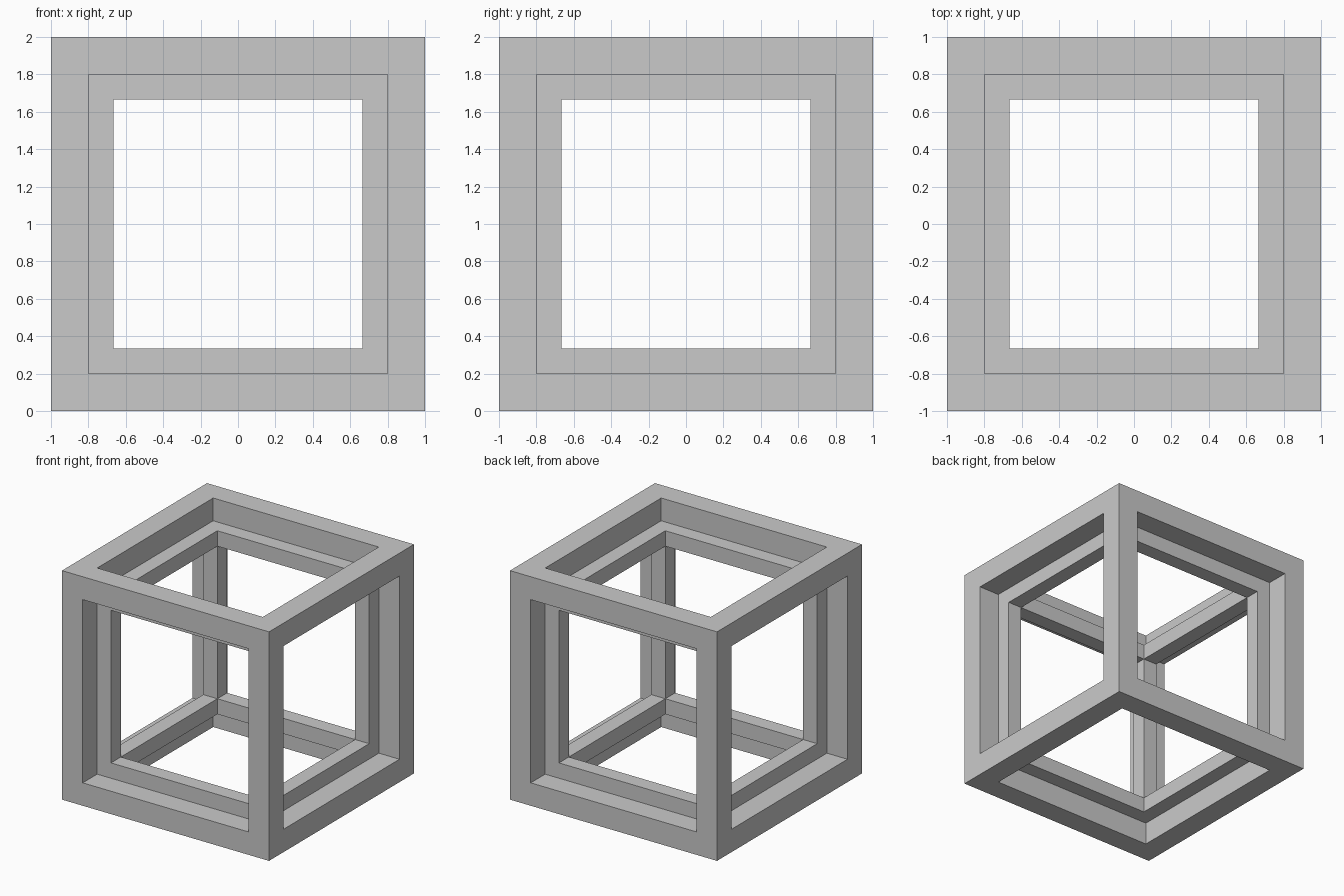
import bpy
import bmesh

# Remove the default cube
default = bpy.data.objects.get("Cube")
if default:
    bpy.data.objects.remove(default, do_unlink=True)

# Single grey material
GREY = (0.59, 0.59, 0.59, 1.0)
grey = bpy.data.materials.new("grey")
grey.use_nodes = True
grey.diffuse_color = GREY
grey.node_tree.nodes["Principled BSDF"].inputs["Base Color"].default_value = GREY


def cube_frame(name, size, bar):
    """Hollow cube made of twelve square bars."""
    bm = bmesh.new()
    bmesh.ops.create_cube(bm, size=size)
    openings = list(bm.faces)
    # Border on each side, then walls pushed in by the bar thickness
    bmesh.ops.inset_individual(bm, faces=openings, thickness=bar, use_even_offset=True)
    for face in openings:
        face.normal_update()
    inner = bmesh.ops.extrude_discrete_faces(bm, faces=openings)["faces"]
    for face in inner:
        face.normal_update()
        bmesh.ops.translate(bm, verts=face.verts, vec=face.normal * -bar)
    # Open the holes and weld the walls along the inner edges
    bmesh.ops.delete(bm, geom=inner, context="FACES_ONLY")
    bmesh.ops.remove_doubles(bm, verts=bm.verts, dist=0.001)
    bmesh.ops.recalc_face_normals(bm, faces=bm.faces)
    mesh = bpy.data.meshes.new(name)
    bm.to_mesh(mesh)
    bm.free()
    mesh.materials.append(grey)
    frame = bpy.data.objects.new(name, mesh)
    frame.location.z = 1
    bpy.context.collection.objects.link(frame)
    return frame


# Inner frame nests in the outer one, meeting it along its inner edges
cube_frame("outer_frame", 2.0, 0.2)
cube_frame("inner_frame", 1.602, 0.135)
